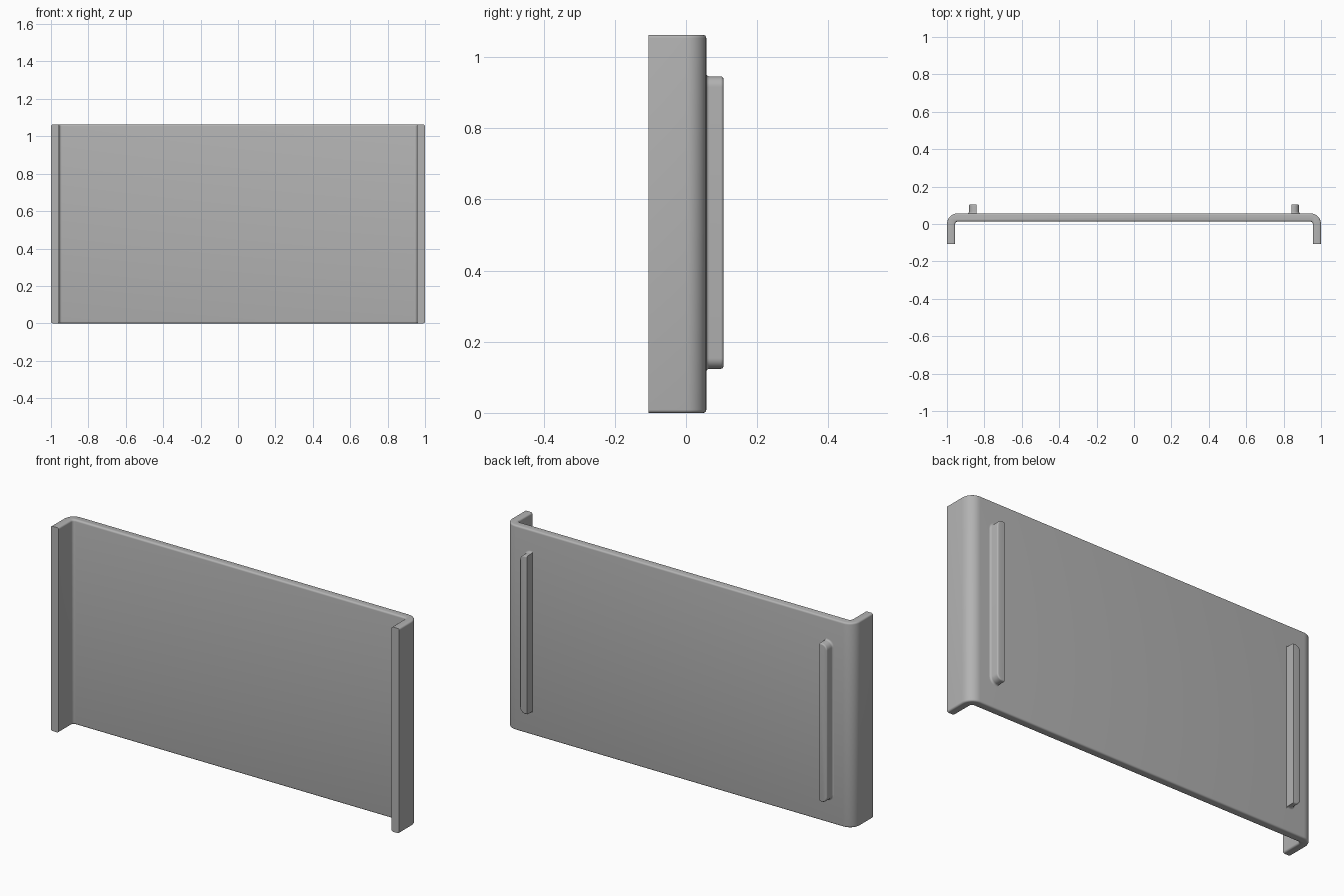
import bpy, bmesh
from math import sin, cos, pi, radians

cube = bpy.data.objects.get("Cube")
if cube:
    bpy.data.objects.remove(cube, do_unlink=True)

HEIGHT = 1.063
BACK, TIP = 0.057, -0.106      # back face and flange tips in y
WALL = 0.044

grey = bpy.data.materials.new("grey_metal")
grey.use_nodes = True
colour = (0.45, 0.45, 0.45, 1)
grey.diffuse_color = colour
grey.node_tree.nodes["Principled BSDF"].inputs["Base Color"].default_value = colour


def arc(cx, cy, r, start, end, steps=8):
    """Points along a circular arc, angles in degrees."""
    angles = [radians(start + (end - start) * i / steps) for i in range(steps + 1)]
    return [(cx + r * cos(a), cy + r * sin(a)) for a in angles]


def finish(bm, name):
    bmesh.ops.recalc_face_normals(bm, faces=bm.faces)
    mesh = bpy.data.meshes.new(name)
    bm.to_mesh(mesh)
    bm.free()
    mesh.materials.append(grey)
    obj = bpy.data.objects.new(name, mesh)
    bpy.context.collection.objects.link(obj)
    bpy.ops.object.select_all(action='DESELECT')
    obj.select_set(True)
    bpy.context.view_layer.objects.active = obj
    bpy.ops.object.shade_smooth_by_angle(angle=radians(35))
    return obj


# Channel panel: bent sheet profile extruded upward, rims rounded
def make_panel():
    ro, ri = 0.058, 0.014
    inner = 1 - WALL
    front = BACK - WALL
    outer_half = [(1, TIP)] + arc(1 - ro, BACK - ro, ro, 0, 90)
    inner_half = arc(inner - ri, front - ri, ri, 90, 0) + [(inner, TIP)]
    mirror = lambda pts: [(-x, y) for x, y in reversed(pts)]
    outline = outer_half + mirror(outer_half) + mirror(inner_half) + inner_half

    bm = bmesh.new()
    base = bm.faces.new([bm.verts.new((x, y, 0)) for x, y in outline])
    top = bmesh.ops.extrude_face_region(bm, geom=[base])
    bmesh.ops.translate(bm, vec=(0, 0, HEIGHT),
                        verts=[v for v in top["geom"] if isinstance(v, bmesh.types.BMVert)])
    rims = [e for e in bm.edges
            if abs(e.verts[0].co.z - e.verts[1].co.z) < 1e-5
            and max(v.co.y for v in e.verts) > TIP + 1e-4]
    bmesh.ops.bevel(bm, geom=rims, offset=0.009, segments=4, profile=0.5,
                    affect='EDGES', clamp_overlap=True)
    finish(bm, "channel_panel")


# Rear rib: flat inner side, rounded outer corners, flared foot, softened crest
def make_rib(name, side):
    x_in, x_out = 0.841, 0.882
    z_lo, z_hi = 0.124, 0.946
    crest, foot, soft, corner = 0.105, 0.009, 0.007, 0.03
    steps = 5
    levels = [(foot * (1 - sin(a)), BACK + foot * (1 - cos(a)))
              for a in (pi / 2 * i / steps for i in range(steps + 1))]
    levels += [(-soft * (1 - cos(a)), crest - soft + soft * sin(a))
               for a in (pi / 2 * i / steps for i in range(steps + 1))]
    levels.insert(0, (foot, BACK - 0.01))

    bm = bmesh.new()
    rings = []
    for grow, y in levels:
        r = corner + grow
        x, lo, hi = x_out + grow, z_lo - grow, z_hi + grow
        pts = ([(x_in, lo)] + arc(x - r, lo + r, r, -90, 0)
               + arc(x - r, hi - r, r, 0, 90) + [(x_in, hi)])
        rings.append([bm.verts.new((side * px, y, pz)) for px, pz in pts])
    for a, b in zip(rings, rings[1:]):
        for i in range(len(a)):
            j = (i + 1) % len(a)
            bm.faces.new((a[i], a[j], b[j], b[i]))
    bm.faces.new(rings[0])
    bm.faces.new(rings[-1])
    finish(bm, name)


make_panel()
make_rib("left_rear_rib", 1)
make_rib("right_rear_rib", -1)
